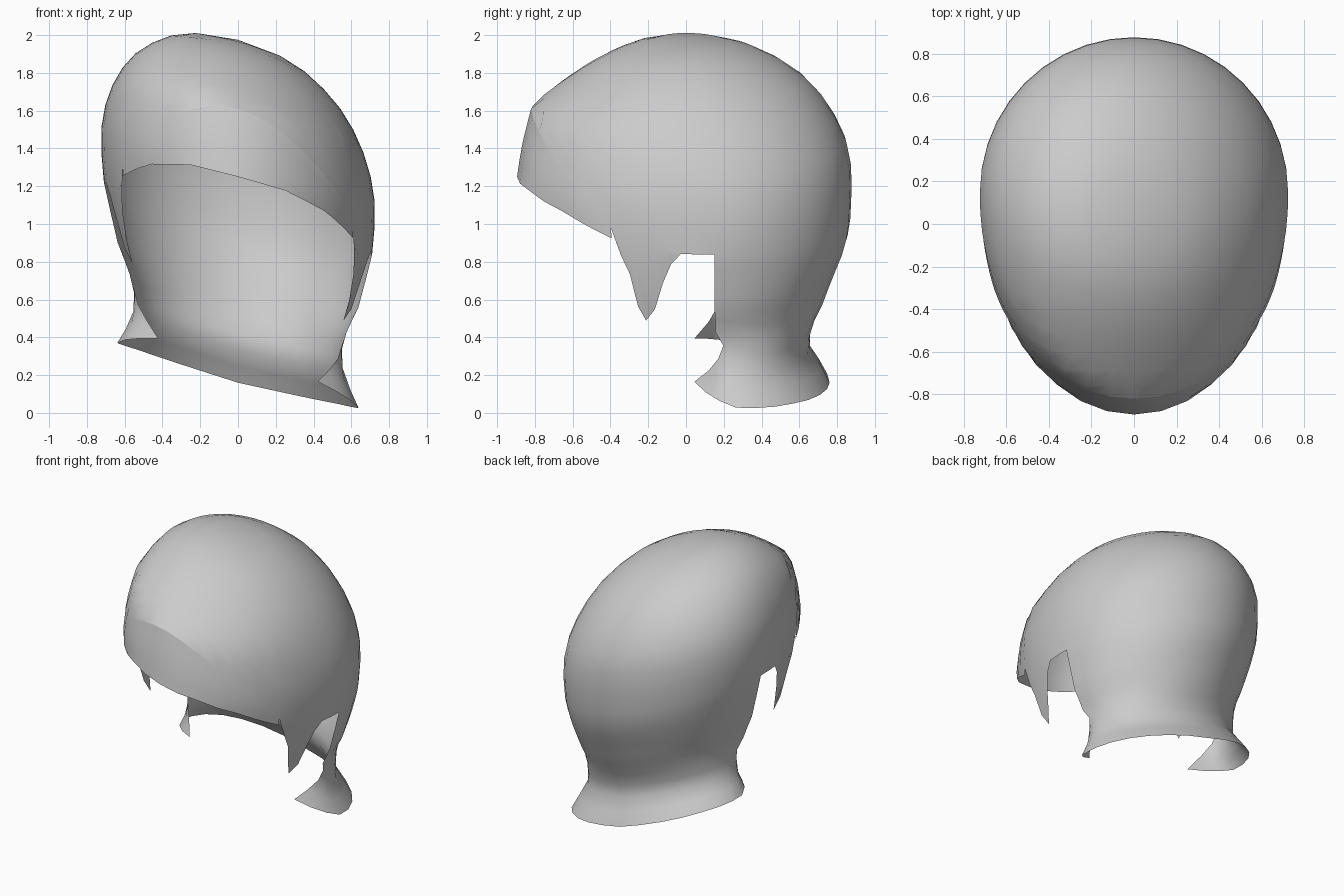
import bpy, bmesh
from math import sin, cos, radians, sqrt

if "Cube" in bpy.data.objects:
    bpy.data.objects.remove(bpy.data.objects["Cube"])

SHEAR = 0.27   # the whole hairpiece is skewed sideways
TOP = 1.975

# Cross-sections: height, half width, front y, back y, centre y
RINGS = [
    (1.975, 0, 0, 0, 0), (1.94, .27, -.27, .28, 0), (1.87, .41, -.44, .46, .02),
    (1.76, .54, -.62, .63, .04), (1.61, .645, -.82, .765, .08),
    (1.40, .715, -.87, .865, .13), (1.25, .73, -.89, .88, .15),
    (1.03, .71, -.87, .87, .15), (.90, .68, -.87, .85, .15),
    (.72, .635, -.87, .775, .15), (.60, .58, -.87, .73, .16),
    (.50, .55, .03, .68, .22), (.36, .555, .0, .64, .25), (.18, .65, -.11, .76, .30),
]


def interp(x, pts):
    pts = sorted(pts)
    if x <= pts[0][0]:
        return pts[0][1]
    for (x0, y0), (x1, y1) in zip(pts, pts[1:]):
        if x <= x1:
            return y0 + (y1 - y0) * (x - x0) / (x1 - x0)
    return pts[-1][1]


def point(a, z, side, push=1.0):
    """Point on the head at angle a (-90 front, 0 side, 90 back) and height z."""
    q = sqrt(max(TOP - z, 0))
    w, f, b, c = (interp(q, [(sqrt(TOP - r[0]), r[k]) for r in RINGS]) for k in (1, 2, 3, 4))
    s = sin(radians(a))
    x = side * w * cos(radians(a)) * push
    y = c + s * ((b - c) if s > 0 else (c - f)) * push
    return (x, y, z - SHEAR * x)


def add_grid(bm, cols):
    """Skin a list of equally long point columns."""
    vs = [[bm.verts.new(p) for p in col] for col in cols]
    for c0, c1 in zip(vs, vs[1:]):
        for i in range(len(c0) - 1):
            bm.faces.new((c0[i], c0[i + 1], c1[i + 1], c1[i]))


def finish(name, bm):
    bmesh.ops.remove_doubles(bm, verts=bm.verts, dist=.0008)
    bmesh.ops.dissolve_degenerate(bm, edges=bm.edges, dist=.0005)
    bmesh.ops.recalc_face_normals(bm, faces=bm.faces)
    if sum(f.normal.dot(f.calc_center_median() - bm_center) for f in bm.faces) < 0:
        bmesh.ops.reverse_faces(bm, faces=bm.faces)
    me = bpy.data.meshes.new(name)
    bm.to_mesh(me)
    bm.free()
    me.shade_smooth()
    ob = bpy.data.objects.new(name, me)
    bpy.context.collection.objects.link(ob)
    return ob


from mathutils import Vector
bm_center = Vector((0, .1, 1.1))

FRONT = [-90, -80, -70, -60, -51, -44, -38, -32]
BURN = [-32, -29, -26, -23.3, -21, -18, -15.5, -13, -10]
BACK = [0, 9, 18, 27, 36, 45, 54, 63, 72, 81, 90]


def base(a):
    """Lower limit of the cap: fringe crease, sideburn root, ear arch."""
    if a <= -32:
        return 1.61 - .46 * (sin(radians(a)) + 1) / (1 - sin(radians(32)))
    return interp(a, [(-32, 1.15), (-10, 1.03)])


# Cap with sideburns and flared nape
bm = bmesh.new()
for side in (1, -1):
    angles = FRONT + BURN[1:] + [-5] + BACK
    rows = 10
    add_grid(bm, [[point(a, TOP - (TOP - base(a)) * (i / rows) ** 1.6, side)
                   for i in range(rows + 1)] for a in angles])
    # pointed sideburn
    tip = [(-32, 1.14), (-29, 1.0), (-26, .90), (-23.3, .72), (-21, .64),
           (-18, .71), (-15.5, .86), (-13, .97), (-10, 1.03)]
    add_grid(bm, [[point(a, base(a) + (interp(a, tip) - base(a)) * i / 4, side)
                   for i in range(5)] for a in BURN])
    # nape: its front edge sweeps forward at the bottom
    cols = []
    for a in BACK:
        u = a / 90
        bottom = interp(u, [(0, .28), (.3, .20), (.6, .19), (1, .16)])
        col = []
        for i in range(11):
            z = 1.03 + (bottom - 1.03) * i / 10
            start = interp(z, [(.28, -45), (.40, -22), (.50, -5), (.60, 0)])
            col.append(point(start + (90 - start) * u, z, side))
        cols.append(col)
    add_grid(bm, cols)
finish("hair_cap", bm)

# Fringe band over the forehead
bm = bmesh.new()
for side in (1, -1):
    cols = []
    for a in FRONT:
        edge = interp(a, [(-90, 1.25), (-70, 1.245), (-50, 1.19), (-32, 1.09)])
        cols.append([point(a, base(a) + (edge - base(a)) * i / 4, side, 1 + .004 * i / 4)
                     for i in range(5)])
    add_grid(bm, cols)
finish("fringe", bm)
